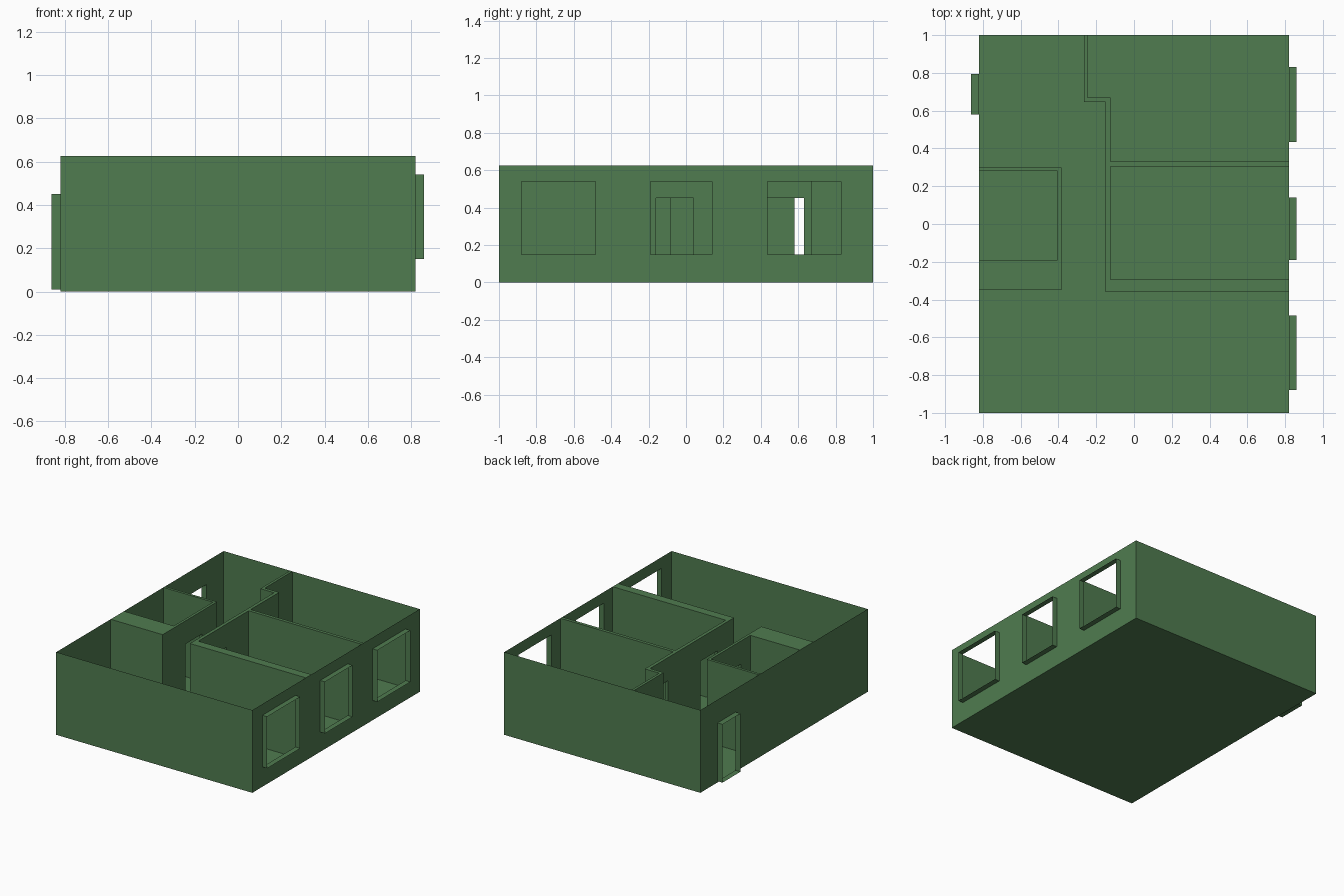
import bpy, bmesh

if "Cube" in bpy.data.objects:
    bpy.data.objects.remove(bpy.data.objects["Cube"])

H = 0.625
green = bpy.data.materials.new("green")
green.diffuse_color = (0.08, 0.2, 0.08, 1)
green.use_nodes = True
green.node_tree.nodes["Principled BSDF"].inputs["Base Color"].default_value = green.diffuse_color


def face(bm, pts):
    bm.faces.new([bm.verts.new(p) for p in pts])


def sheet(bm, p, q, hole=None):
    """Vertical wall sheet from p to q; hole = (start, end, bottom, top) along its axis."""
    ax = 0 if abs(q[0] - p[0]) > abs(q[1] - p[1]) else 1

    def quad(a, b, z0, z1):
        if abs(b - a) < 1e-6 or z1 - z0 < 1e-6:
            return
        pt = lambda s, z: (s, p[1], z) if ax == 0 else (p[0], s, z)
        face(bm, [pt(a, z0), pt(b, z0), pt(b, z1), pt(a, z1)])

    s, e = p[ax], q[ax]
    if hole is None:
        quad(s, e, 0, H)
        return
    a, b, z0, z1 = hole
    if e < s:
        a, b = b, a
    quad(s, a, 0, H)
    quad(b, e, 0, H)
    quad(a, b, 0, z0)
    quad(a, b, z1, H)


def tube(bm, x0, x1, hole):
    """Open rectangular lining running along x."""
    a, b, z0, z1 = hole
    ring = [(a, z0), (b, z0), (b, z1), (a, z1)]
    for i in range(4):
        (ya, za), (yb, zb) = ring[i], ring[(i + 1) % 4]
        face(bm, [(x0, ya, za), (x0, yb, zb), (x1, yb, zb), (x1, ya, za)])


def finish(name, bm):
    bmesh.ops.remove_doubles(bm, verts=bm.verts, dist=1e-4)
    me = bpy.data.meshes.new(name)
    bm.to_mesh(me)
    bm.free()
    me.materials.append(green)
    bpy.context.collection.objects.link(bpy.data.objects.new(name, me))


def partition(name, outline, holes, skip):
    """Thick wall from a plan outline, with doorways keyed by edge."""
    bm = bmesh.new()
    for i, p in enumerate(outline):
        if i not in skip:
            sheet(bm, p, outline[(i + 1) % len(outline)], holes.get(i))
    face(bm, [(x, y, H) for x, y in outline])
    finish(name, bm)


def lining(name, x0, x1, hole):
    bm = bmesh.new()
    tube(bm, x0, x1, hole)
    finish(name, bm)


# Openings: y start, y end, bottom, top
windows = [(-0.88, -0.485, 0.15, 0.54), (-0.19, 0.14, 0.15, 0.54), (0.435, 0.83, 0.15, 0.54)]
entrance = (0.58, 0.795, 0.01, 0.45)
back_door = (0.43, 0.63, 0.01, 0.45)
middle_door = (-0.16, 0.04, 0.01, 0.45)
bath_door = (-0.08, 0.12, 0.01, 0.45)

# Floor
bm = bmesh.new()
face(bm, [(-0.82, -1, 0), (0.82, -1, 0), (0.82, 1, 0), (-0.82, 1, 0)])
finish("floor", bm)

# Thin outer walls
bm = bmesh.new()
sheet(bm, (0.82, -1), (-0.82, -1))
sheet(bm, (-0.82, -1), (-0.82, 1), entrance)
sheet(bm, (-0.82, 1), (0.82, 1))
for (y0, y1), w in zip([(-1, -0.36), (-0.295, 0.305), (0.33, 1)], windows):
    sheet(bm, (0.82, y1), (0.82, y0), w)
finish("outer_walls", bm)

# Room walls; the back doorway and middle doorway share the long corridor side
outline = [(-0.265, 1), (-0.265, 0.645), (-0.15, 0.645), (-0.15, 0.318), (-0.15, -0.36),
           (0.82, -0.36), (0.82, -0.295), (-0.125, -0.295), (-0.125, 0.305),
           (0.82, 0.305), (0.82, 0.33), (-0.125, 0.33), (-0.125, 0.67),
           (-0.245, 0.67), (-0.245, 1)]
partition("room_walls", outline,
          {2: back_door, 3: middle_door, 7: middle_door, 11: back_door}, {14})

# Bathroom enclosure with a thick front block
partition("bathroom_walls",
          [(-0.82, -0.35), (-0.385, -0.35), (-0.385, 0.30), (-0.82, 0.30),
           (-0.82, 0.28), (-0.405, 0.28), (-0.405, -0.19), (-0.82, -0.19)],
          {1: bath_door, 5: bath_door}, {3, 7})

# Window and door linings
for i, w in enumerate(windows):
    lining(f"window_frame_{i + 1}", 0.82, 0.86, w)
lining("entrance_frame", -0.862, -0.82, entrance)
lining("back_room_doorway", -0.15, -0.125, back_door)
lining("middle_room_doorway", -0.15, -0.125, middle_door)
lining("bathroom_doorway", -0.405, -0.385, bath_door)
